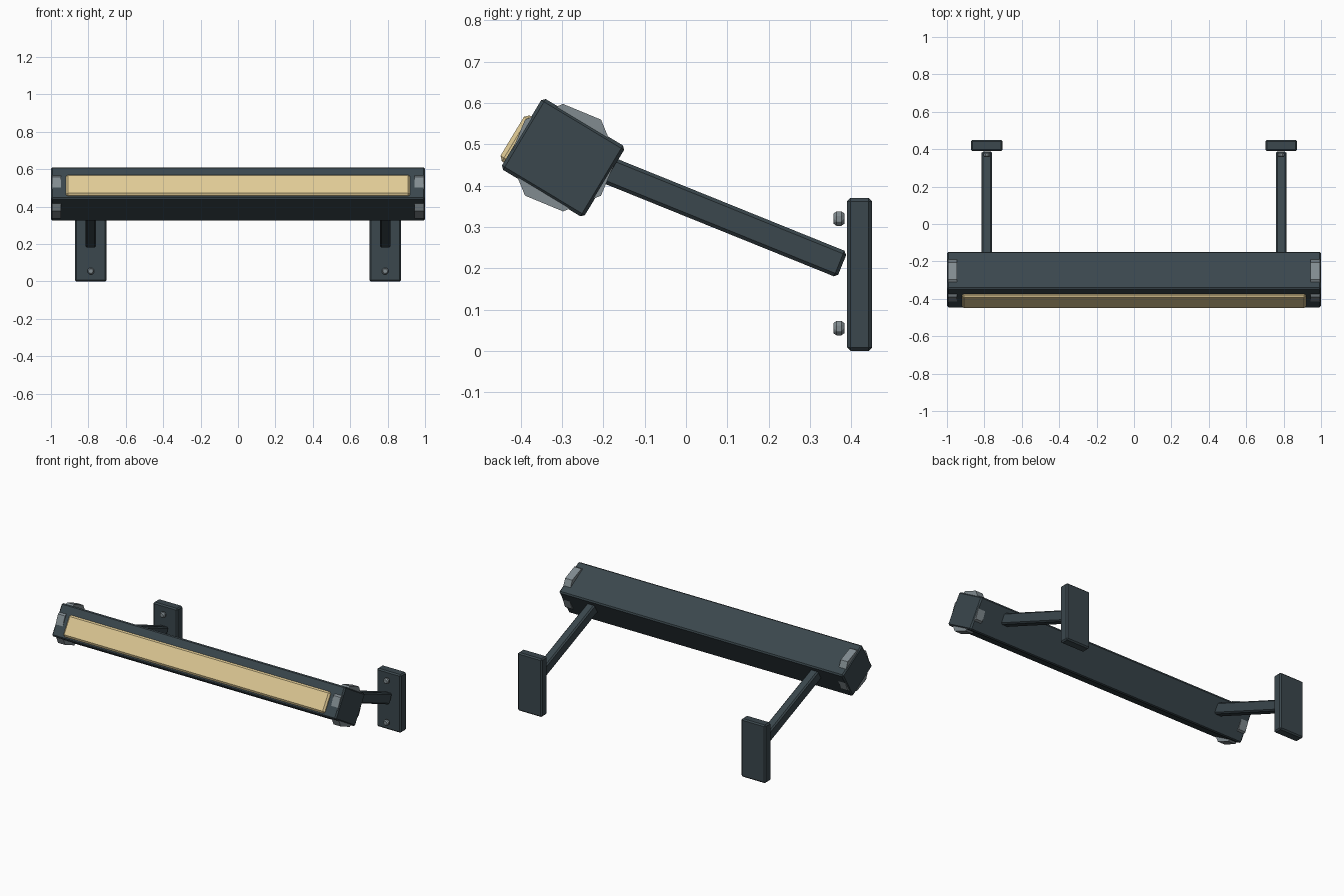
import bpy
from math import radians, cos, sin

if "Cube" in bpy.data.objects:
    bpy.data.objects.remove(bpy.data.objects["Cube"], do_unlink=True)


def make_material(name, rgb):
    mat = bpy.data.materials.new(name)
    mat.use_nodes = True
    mat.diffuse_color = (*rgb, 1)
    mat.node_tree.nodes["Principled BSDF"].inputs["Base Color"].default_value = (*rgb, 1)
    return mat


slate = make_material("dark slate metal", (0.043, 0.063, 0.074))
steel = make_material("grey steel", (0.22, 0.26, 0.28))
amber = make_material("warm lens", (0.74, 0.59, 0.30))


def finish(obj, name, mat, bevel):
    obj.name = name
    obj.data.materials.append(mat)
    if bevel:
        mod = obj.modifiers.new("Bevel", "BEVEL")
        mod.width = bevel
        mod.segments = 1
    return obj


def box(name, centre, size, mat, tilt=0, bevel=0.008):
    bpy.ops.mesh.primitive_cube_add(size=1, location=centre, rotation=(radians(tilt), 0, 0))
    obj = bpy.context.object
    obj.scale = size
    bpy.ops.object.transform_apply(location=False, rotation=False, scale=True)
    return finish(obj, name, mat, bevel)


def disc(name, centre, radius, depth, rotation, mat, bevel=0):
    bpy.ops.mesh.primitive_cylinder_add(vertices=8, radius=radius, depth=depth,
                                        location=centre, rotation=rotation)
    return finish(bpy.context.object, name, mat, bevel)


# Tilted light bar
TILT = -31
CY, CZ = -0.2975, 0.4675
box("lamp_housing", (0, CY, CZ), (2.0, 0.234, 0.2), slate, TILT)

# Lens standing proud of the front face
a = radians(TILT)
u, v = -0.112, -0.019
box("lens", (0, CY + u * cos(a) - v * sin(a), CZ + u * sin(a) + v * cos(a)),
    (1.84, 0.04, 0.13), amber, TILT, 0.01)

for side, s in (("left", 1), ("right", -1)):
    # Octagonal pivot disc poking through the housing
    disc(side + "_pivot", (s * 0.97, CY, CZ), 0.13, 0.05, (0, radians(90), 0), steel)
    # Sloping arm from the housing to the wall plate
    x = s * 0.787
    box(side + "_arm", (x, 0.072, 0.332), (0.056, 0.66, 0.067), slate, -22)
    # Wall plate with two screws
    box(side + "_wall_plate", (x, 0.42, 0.185), (0.17, 0.06, 0.37), slate)
    for level, z in (("lower", 0.055), ("upper", 0.32)):
        disc(f"{side}_{level}_screw", (x, 0.37, z), 0.02, 0.026,
             (radians(90), 0, 0), steel, 0.007)
